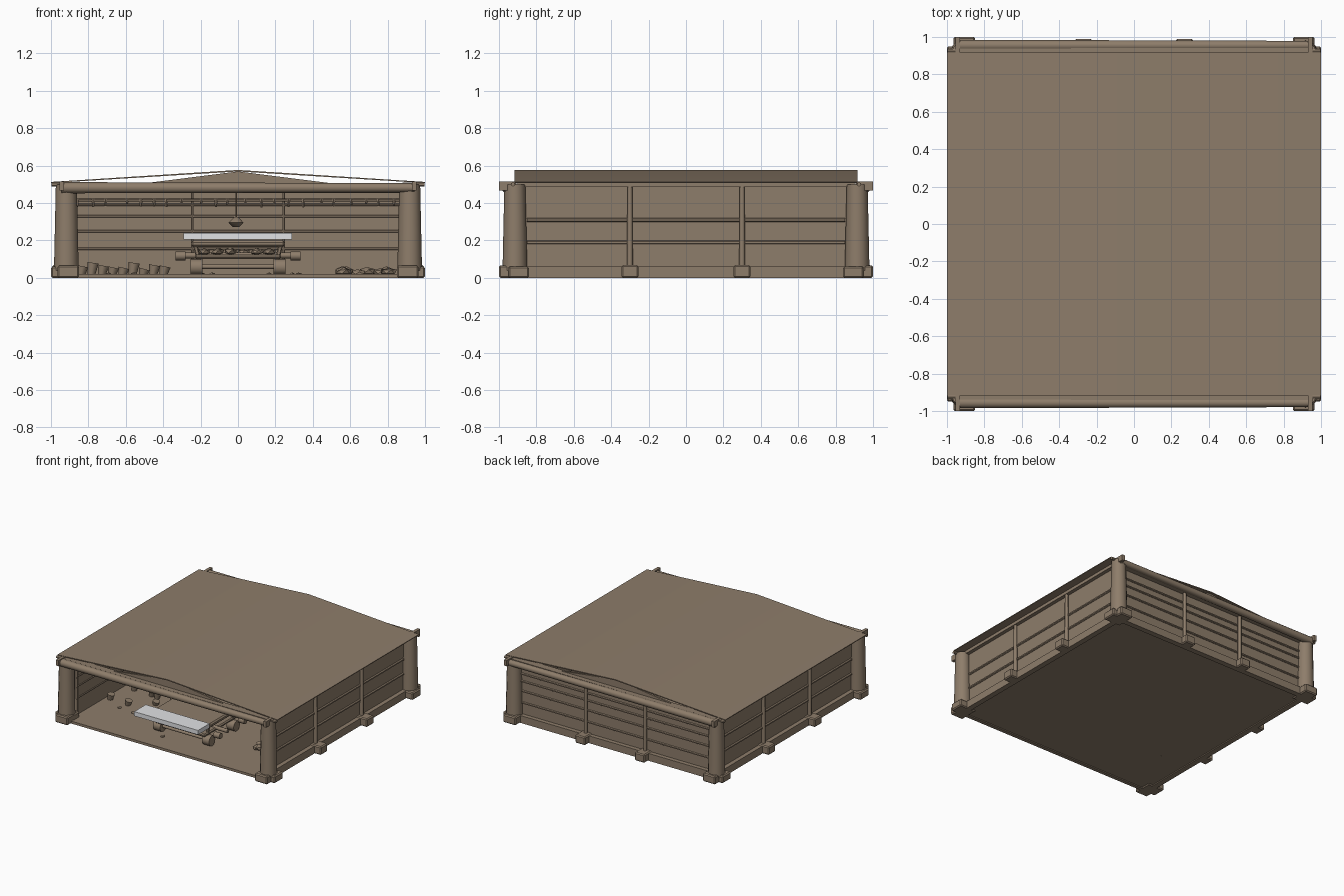
import bpy, bmesh, math, random
from mathutils import Vector

if "Cube" in bpy.data.objects:
    bpy.data.objects.remove(bpy.data.objects["Cube"])
random.seed(4)


def material(name, rgb):
    m = bpy.data.materials.new(name)
    m.use_nodes = True
    m.diffuse_color = (*rgb, 1)
    m.node_tree.nodes["Principled BSDF"].inputs["Base Color"].default_value = (*rgb, 1)
    return m


WOOD = material("dusty brown", (0.27, 0.205, 0.145))
PALE = material("pale grey", (0.75, 0.76, 0.78))


def finish(bm, name, mat=WOOD, smooth=False):
    bmesh.ops.recalc_face_normals(bm, faces=bm.faces)
    me = bpy.data.meshes.new(name)
    bm.to_mesh(me)
    bm.free()
    me.materials.append(mat)
    ob = bpy.data.objects.new(name, me)
    bpy.context.collection.objects.link(ob)
    if smooth:
        bpy.ops.object.select_all(action="DESELECT")
        ob.select_set(True)
        bpy.context.view_layer.objects.active = ob
        bpy.ops.object.shade_smooth_by_angle(angle=math.radians(50))
    return ob


def box(name, x, y, z, mat=WOOD, bevel=0):
    """Box spanning the given (low, high) ranges."""
    bm = bmesh.new()
    bmesh.ops.create_cube(bm, size=1)
    for v in bm.verts:
        v.co = [sum(r) / 2 + c * (r[1] - r[0]) for r, c in zip((x, y, z), v.co)]
    if bevel:
        bmesh.ops.bevel(bm, geom=bm.edges[:], offset=bevel, segments=1, affect="EDGES")
    return finish(bm, name, mat)


def rod(name, a, b, r1, r2=None, sides=10):
    """Round bar from a to b."""
    a, b = Vector(a), Vector(b)
    bm = bmesh.new()
    bmesh.ops.create_cone(bm, cap_ends=True, segments=sides, radius1=r1,
                          radius2=r1 if r2 is None else r2, depth=(b - a).length)
    rot = (b - a).to_track_quat("Z", "Y")
    for v in bm.verts:
        v.co = rot @ v.co + (a + b) / 2
    return finish(bm, name, smooth=True)


def rock(name, x, y, w, h, z=0.015):
    bm = bmesh.new()
    bmesh.ops.create_icosphere(bm, subdivisions=1, radius=1)
    for v in bm.verts:
        k = random.uniform(0.8, 1.1)
        v.co = (x + v.co.x * w * k, y + v.co.y * w * k, z + (v.co.z + 0.8) * h * k / 2)
    return finish(bm, name)


def prism(name, outline, y0, y1, smooth=False):
    """Outline in x and z, pushed from y0 to y1."""
    bm = bmesh.new()
    face = bm.faces.new([bm.verts.new((x, y0, z)) for x, z in outline])
    out = bmesh.ops.extrude_face_region(bm, geom=[face])["geom"]
    for v in out:
        if isinstance(v, bmesh.types.BMVert):
            v.co.y = y1
    return finish(bm, name, smooth=smooth)


# Floor, sills and enclosing walls
box("floor", (-0.93, 0.93), (-0.93, 0.93), (0.008, 0.016))
box("front_sill", (-0.93, 0.93), (-0.95, -0.92), (0, 0.02))
box("back_wall", (-0.9, 0.9), (0.885, 0.9), (0.01, 0.5))
box("back_base", (-0.93, 0.93), (0.89, 0.935), (0, 0.06))
for s, side in ((-1, "right"), (1, "left")):
    def span(a, b):
        return tuple(sorted((s * a, s * b)))
    box(side + "_wall", span(0.885, 0.9), (-0.9, 0.9), (0.01, 0.51))
    box(side + "_base", span(0.89, 0.935), (-0.93, 0.93), (0, 0.06))
    box(side + "_eave", span(0.88, 0.93), (-0.9, 0.9), (0.485, 0.51))

    # Side rails, ribs and their footings
    for z in (0.19, 0.31):
        rod(side + "_rail", (s * 0.905, -0.85, z), (s * 0.905, 0.85, z), 0.01, sides=6)
    for y in (-0.3, 0.3):
        rod(side + "_rib", (s * 0.915, y, 0.05), (s * 0.915, y, 0.51), 0.016, 0.013, 8)
        box(side + "_footing", span(0.89, 0.995), (y - 0.045, y + 0.045), (0, 0.068), bevel=0.008)

    # Back ribs and footings
    rod("back_rib", (s * 0.27, 0.915, 0.05), (s * 0.27, 0.915, 0.5), 0.014, sides=8)
    box("back_footing", (s * 0.27 - 0.045, s * 0.27 + 0.045), (0.89, 0.99), (0, 0.068), bevel=0.008)
    rod("inner_back_rib", (s * 0.245, 0.88, 0.01), (s * 0.245, 0.88, 0.46), 0.008, sides=6)

    # Corner posts on paired footings
    for t, end in ((-1, "front"), (1, "back")):
        px, py = s * 0.918, t * 0.915
        rod(end + "_" + side + "_post", (px, py, 0.04), (px, py, 0.5), 0.066, 0.056, 12)
        box(end + "_footing", span(0.85, 1), tuple(sorted((t * 0.84, t * 0.95))), (0, 0.06), bevel=0.008)
        box(end + "_outer_footing", span(0.85, 0.965), tuple(sorted((t * 0.9, t))), (0, 0.066), bevel=0.008)
        rod(end + "_inner_post", (s * 0.885, t * 0.84, 0.01), (s * 0.885, t * 0.84, 0.47), 0.014, sides=8)
        box(end + "_beam_bracket", span(0.93, 0.955), tuple(sorted((t * 0.91, t))), (0.468, 0.515))
        rod(end + "_eave_peg", (s * 0.93, t * 0.925, 0.5), (s * 0.998, t * 0.925, 0.5), 0.012, sides=6)

# Back rails outside and inside
for z in (0.155, 0.25, 0.33, 0.39):
    rod("back_rail", (-0.87, 0.905, z), (0.87, 0.905, z), 0.009, sides=6)
    rod("inner_back_rail", (-0.88, 0.88, z), (0.88, 0.88, z), 0.007, sides=6)
    for s in (-1, 1):
        rod("inner_side_rail", (s * 0.88, -0.85, z), (s * 0.88, 0.85, z), 0.006, sides=6)

# Tie beams and low gables at both ends
for t, end in ((-1, "front"), (1, "back")):
    rod(end + "_beam", (-0.945, t * 0.955, 0.482), (0.945, t * 0.955, 0.482), 0.03, 0.024, 12)
    box(end + "_lintel", (-0.93, 0.93), tuple(sorted((t * 0.88, t * 0.94))), (0.465, 0.505))
    prism(end + "_gable", [(-0.9, 0.455), (0.9, 0.455), (0, 0.569)], t * 0.885, t * 0.9)

# Thin pitched roof
prism("roof", [(-1, 0.507), (0, 0.569), (1, 0.507), (1, 0.513), (0, 0.577), (-1, 0.513)],
      -0.918, 0.918, smooth=True)

# Rack with small hanging tools along the back
rod("tool_rack", (-0.88, 0.84, 0.415), (0.88, 0.84, 0.415), 0.008, sides=6)
for i in range(22):
    x = -0.85 + i * 0.08 + random.uniform(-0.02, 0.02)
    rod("hanging_tool", (x, 0.83, 0.425), (x, 0.83, random.uniform(0.375, 0.4)), 0.012, 0.006, 6)

# Hanging lamp
LAMP_Y = -0.45
rod("lamp_cord", (-0.01, LAMP_Y, 0.31), (-0.01, LAMP_Y, 0.56), 0.005, sides=6)
rod("lamp_shade", (-0.01, LAMP_Y, 0.295), (-0.01, LAMP_Y, 0.325), 0.042, 0.012, 10)
rod("lamp_bowl", (-0.01, LAMP_Y, 0.295), (-0.01, LAMP_Y, 0.272), 0.042, 0.018, 10)

# Pale plank slab carried near the opening
box("pale_slab", (-0.292, 0.288), (-0.93, -0.78), (0.204, 0.24), PALE)

# Low cart with wheels, axles and a loaded deck
box("cart_deck", (-0.23, 0.23), (-0.76, -0.3), (0.1, 0.125), bevel=0.008)
box("cart_tray", (-0.25, 0.25), (-0.72, -0.36), (0.165, 0.2), bevel=0.01)
rod("cart_crossbar", (-0.33, -0.6, 0.12), (0.33, -0.6, 0.12), 0.016, sides=8)
for y in (-0.7, -0.38):
    rod("cart_axle", (-0.24, y, 0.06), (0.24, y, 0.06), 0.012, sides=8)
    for s in (-1, 1):
        rod("cart_wheel", (s * 0.19, y, 0.058), (s * 0.255, y, 0.058), 0.042, sides=12)
        rod("cart_strut", (s * 0.2, y, 0.06), (s * 0.23, y, 0.18), 0.012, sides=6)
        rod("cart_handle", (s * 0.28, y, 0.118), (s * 0.335, y, 0.118), 0.024, sides=8)
for i in range(6):
    rock("cart_load", -0.18 + i * 0.07, random.uniform(-0.65, -0.45), 0.04, 0.04, 0.125)

# Buckets on one side, rubble on the other
for i in range(9):
    x, y = -0.84 + i * 0.055, random.uniform(-0.5, 0.6)
    rod("bucket", (x, y, 0.012), (x + 0.01, y, random.uniform(0.045, 0.085)), 0.02, 0.03, 8)
for i in range(12):
    rock("rubble", random.uniform(0.54, 0.82), random.uniform(-0.7, 0.6), 0.045, random.uniform(0.03, 0.055))
for i in range(10):
    rock("pebble", random.uniform(-0.8, 0.8), random.uniform(-0.8, 0.7), 0.018, 0.015)
